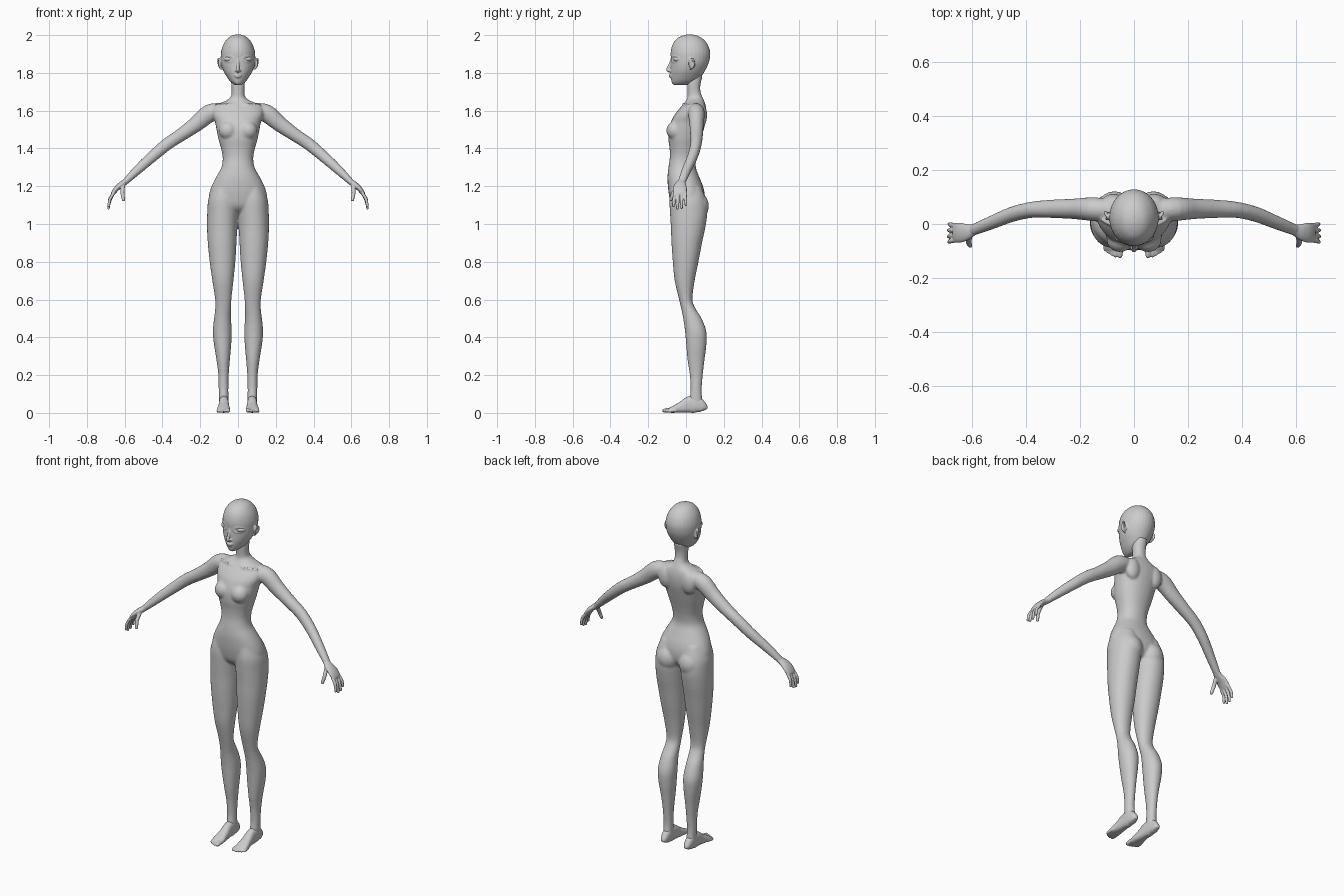
import bpy, bmesh
from math import cos, sin, pi, sqrt, copysign
from mathutils import Vector, Matrix

X, Y, Z = Vector((1, 0, 0)), Vector((0, 1, 0)), Vector((0, 0, 1))


def spline(rows, steps):
    """Catmull-Rom interpolation of station rows."""
    out, n = [], len(rows)
    for i in range(n - 1):
        a, b, c, d = (rows[max(0, min(n - 1, i + k))] for k in (-1, 0, 1, 2))
        for s in range(steps):
            t = s / steps
            out.append([0.5 * (2 * q + (r - p) * t + (2 * p - 5 * q + 4 * r - w) * t * t
                               + (3 * q - p - 3 * r + w) * t ** 3)
                        for p, q, r, w in zip(a, b, c, d)])
    return out + [list(rows[-1])]


def loft(bm, rows, ref=Y, flat=None, power=2.0, steps=4, seg=28):
    """Closed skin over stations (x, y, z, radius across, radius along ref)."""
    pts = spline(rows, steps)
    rings = []
    for i, p in enumerate(pts):
        c = Vector(p[:3])
        t = flat or (Vector(pts[min(i + 1, len(pts) - 1)][:3]) - Vector(pts[max(i - 1, 0)][:3])).normalized()
        v = (ref - t * ref.dot(t)).normalized()
        u = v.cross(t)
        ra, rb = max(p[3], 0.001), max(p[4], 0.001)
        ring = []
        for k in range(seg):
            a = 2 * pi * k / seg
            ca, sa = (copysign(abs(f) ** (2 / power), f) for f in (cos(a), sin(a)))
            ring.append(bm.verts.new(c + u * (ca * ra) + v * (sa * rb)))
        rings.append(ring)
    for a, b in zip(rings, rings[1:]):
        for k in range(seg):
            bm.faces.new((a[k], a[(k + 1) % seg], b[(k + 1) % seg], b[k]))
    bm.faces.new(rings[0])
    bm.faces.new(rings[-1])


def ball(bm, c, r, rot=0.0):
    m = Matrix.Translation(c) @ Matrix.Rotation(rot, 4, 'Z') @ Matrix.Diagonal((*r, 1))
    bmesh.ops.create_uvsphere(bm, u_segments=24, v_segments=16, radius=1, matrix=m)


def digit(bm, a, b, c, r):
    """Tapered finger or toe through three points."""
    a, b, c = Vector(a), Vector(b), Vector(c)
    e = c + (c - b).normalized() * r * 0.6
    loft(bm, [(*a, r, r), (*b, r, r), (*c, r * .8, r * .8), (*e, r * .3, r * .3)],
         ref=Vector((.3, 1, .1)) if abs((c - a).normalized().y) < .8 else X, seg=12)


def slices(rows):
    """(z, front y, back y, half width) -> stations centred on x = 0."""
    return [(0, (f + b) / 2, z, w, (b - f) / 2) for z, f, b, w in rows]


def finish(name, bm, voxel=None, smooth=4):
    bmesh.ops.recalc_face_normals(bm, faces=bm.faces)
    for f in bm.faces:
        f.smooth = True
    me = bpy.data.meshes.new(name)
    bm.to_mesh(me)
    bm.free()
    ob = bpy.data.objects.new(name, me)
    bpy.context.collection.objects.link(ob)
    if voxel:
        m = ob.modifiers.new("blend", 'REMESH')
        m.mode, m.voxel_size, m.use_smooth_shade = 'VOXEL', voxel, True
        m = ob.modifiers.new("soften", 'SMOOTH')
        m.factor, m.iterations = 0.5, smooth
    return ob


# Torso with neck
body = bmesh.new()
loft(body, slices([
    (1.79, .005, .09, .036), (1.74, .006, .077, .036), (1.70, .008, .077, .034),
    (1.67, .008, .088, .040), (1.65, -.002, .097, .070), (1.635, -.014, .102, .108),
    (1.61, -.036, .107, .136), (1.575, -.063, .108, .135), (1.54, -.08, .104, .122),
    (1.50, -.092, .094, .114), (1.45, -.094, .08, .104), (1.40, -.087, .066, .090),
    (1.35, -.086, .055, .081), (1.30, -.093, .052, .088), (1.25, -.098, .070, .115),
    (1.20, -.096, .090, .140), (1.15, -.09, .100, .154), (1.10, -.078, .095, .150),
    (1.07, -.055, .075, .100), (1.05, -.02, .05, .040)]), flat=Z, power=2.2)

# Legs: (z, inner x, outer x, front y, back y)
LEG = [(1.20, .02, .13, -.08, .08), (1.13, .003, .157, -.088, .105), (1.06, .0, .163, -.085, .113),
       (.98, .004, .164, -.08, .102), (.90, .008, .16, -.077, .085), (.80, .014, .15, -.07, .066),
       (.70, .024, .136, -.06, .046), (.60, .035, .121, -.037, .034), (.55, .037, .121, -.025, .052),
       (.50, .037, .127, -.015, .083), (.43, .033, .133, -.005, .108), (.36, .036, .127, .001, .108),
       (.28, .043, .114, .008, .098), (.20, .049, .104, .020, .089), (.12, .051, .102, .024, .083),
       (.06, .050, .100, .018, .088), (.03, .052, .098, .030, .094)]
# Arms: centre line, then the two radii
ARM = [(.08, .05, 1.60, .04, .04), (.15, .055, 1.586, .048, .044), (.22, .056, 1.53, .042, .038),
       (.30, .056, 1.473, .035, .034), (.375, .053, 1.423, .033, .030), (.45, .036, 1.36, .030, .028),
       (.53, .004, 1.288, .025, .025), (.59, -.02, 1.23, .018, .022), (.60, -.025, 1.22, .016, .022)]
for s in (-1, 1):
    loft(body, [(s * (i + o) / 2, (f + b) / 2, z, (o - i) / 2, (b - f) / 2)
                for z, i, o, f, b in LEG], flat=Z, power=2.1)
    loft(body, [(s * x, *r) for x, *r in ARM])
    ball(body, (s * .052, -.056, 1.495), (.050, .048, .050))       # chest
    ball(body, (s * .075, .078, 1.575), (.045, .034, .065))        # shoulder blade
    ball(body, (s * .072, .055, 1.095), (.068, .066, .075))        # buttock
    loft(body, [(s * .014, -.006, 1.636, .006, .006), (s * .06, -.016, 1.634, .005, .005),
                (s * .12, .015, 1.632, .006, .006)], seg=10)       # collar bone
finish("body", body, .006, 8)

# Hands
for s, side in ((-1, "right"), (1, "left")):
    hand = bmesh.new()
    loft(hand, [(s * x, *r) for x, *r in [
        (.575, -.014, 1.243, .016, .019), (.597, -.023, 1.223, .016, .022), (.62, -.03, 1.207, .016, .031),
        (.643, -.032, 1.187, .014, .037), (.661, -.032, 1.163, .011, .036), (.666, -.032, 1.153, .006, .030)]])
    for y0, y1, drop in ((-.060, -.067, .012), (-.042, -.046, .0), (-.023, -.023, .003), (-.005, .0, .018)):
        digit(hand, (s * .657, y0, 1.165), (s * .678, (y0 + y1) / 2, 1.125 + drop * .5),
              (s * (.686 - drop * .15), y1, 1.082 + drop), .0085)
    digit(hand, (s * .607, -.042, 1.207), (s * .612, -.066, 1.168), (s * .606, -.080, 1.128), .0105)
    finish(side + "_hand", hand, .003, 4)

    # Feet
    foot = bmesh.new()
    loft(foot, [(s * x, y, h / 2, h / 2, w) for y, x, h, w in [
        (.100, .075, .030, .010), (.092, .075, .052, .020), (.06, .075, .085, .025), (.02, .075, .088, .026),
        (-.02, .075, .062, .029), (-.06, .076, .040, .034), (-.085, .076, .026, .035),
        (-.098, .076, .016, .030)]], ref=X, power=2.5)
    for k, (x, tip, r) in enumerate(((.052, -.120, .0115), (.069, -.119, .0085), (.083, -.113, .008),
                                     (.096, -.105, .0075), (.107, -.096, .007))):
        digit(foot, (s * (x * .9 + .008), tip + .045, r + .006), (s * x, tip + .02, r + .003),
              (s * x, tip, r), r)
    finish(side + "_foot", foot, .004, 3)

# Head
def face_y(x):
    return .0225 - .1025 * sqrt(1 - (x / .091) ** 2)


head = bmesh.new()
loft(head, slices([
    (2.003, .005, .035, .012), (1.996, -.022, .062, .036), (1.98, -.05, .09, .057), (1.95, -.071, .115, .078),
    (1.91, -.081, .128, .090), (1.87, -.080, .125, .091), (1.84, -.081, .115, .087),
    (1.81, -.082, .100, .077), (1.785, -.081, .084, .063), (1.76, -.078, .062, .046),
    (1.744, -.073, .035, .029), (1.735, -.062, .005, .014)]), flat=Z)
# Nose
loft(head, [(0, -.072, 1.885, .006, .006), (0, -.083, 1.850, .007, .007), (0, -.096, 1.820, .009, .009),
            (0, -.092, 1.811, .008, .008), (0, -.080, 1.804, .005, .005)], ref=X, seg=14)
# Lips
for z, y, w in ((1.788, -.084, .024), (1.779, -.083, .019)):
    loft(head, [(-w, y + .012, 1.784, .002, .002), (-w / 2, y + .002, z, .005, .004), (0, y - .001, z, .006, .005),
                (w / 2, y + .002, z, .005, .004), (w, y + .012, 1.784, .002, .002)], ref=Z, seg=12)
for s in (-1, 1):
    ball(head, (s * .009, -.086, 1.812), (.007, .008, .006))       # nostril
    ball(head, (s * .094, .030, 1.848), (.007, .020, .028), s * .5)  # ear
    loft(head, [(s * .088, .018, 1.868, .005, .005), (s * .103, .032, 1.876, .005, .005),
                (s * .106, .044, 1.858, .005, .005), (s * .098, .038, 1.832, .005, .005),
                (s * .086, .022, 1.820, .005, .005)], ref=Vector((.5, .5, .1)), seg=12)  # ear rim
    for lift in (.017, -.013):                                     # eyelids
        loft(head, [(s * x, face_y(x) + .001, 1.872 + lift * h, .004, .004)
                    for x, h in ((.02, -.2), (.032, .8), (.047, 1), (.062, .75), (.074, .1))], ref=Z, seg=10)
finish("head", head, .004, 3)

# Eyes
white = bpy.data.materials.new("eye_white")
white.diffuse_color = (.9, .9, .9, 1)
for s, side in ((-1, "right"), (1, "left")):
    eye = bmesh.new()
    ball(eye, (s * .047, -.046, 1.873), (.028, .022, .016), s * .3)
    finish(side + "_eye", eye).data.materials.append(white)
